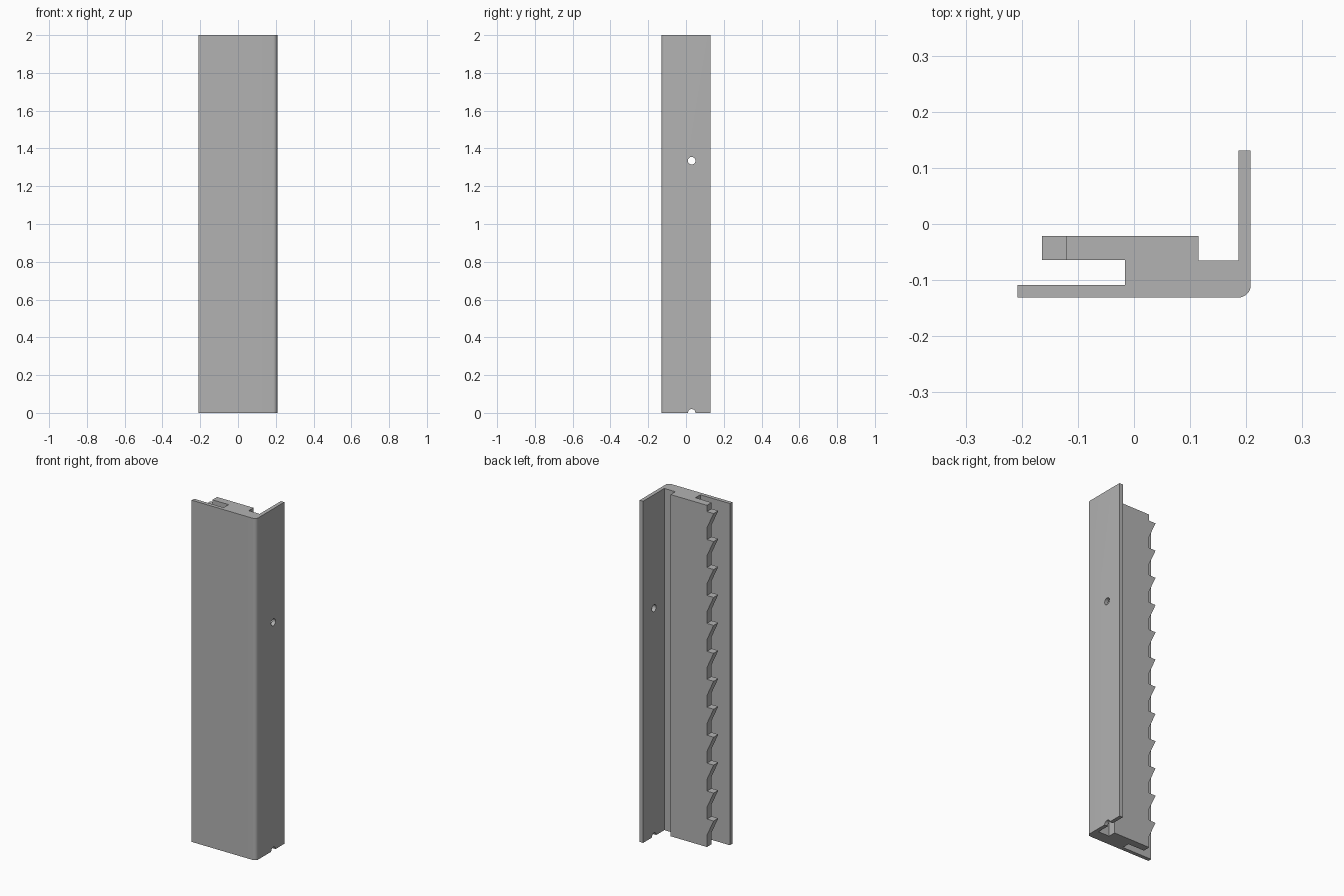
import bpy, bmesh
from math import sin, cos, pi
from mathutils import Vector

if "Cube" in bpy.data.objects:
    bpy.data.objects.remove(bpy.data.objects["Cube"], do_unlink=True)

grey = bpy.data.materials.new("plain grey")
grey.use_nodes = True
colour = (0.45, 0.45, 0.45, 1)
grey.diffuse_color = colour
grey.node_tree.nodes["Principled BSDF"].inputs["Base Color"].default_value = colour

HEIGHT = 2.0
HALF_X, HALF_Y = 0.208, 0.131
SHEET = 0.022                       # thickness of the face and flange
RACK_BACK, RACK_FRONT = -0.021, -0.064
CORE_X = -0.016                     # where the toothed strip leaves the core


def prism(name, points, offset):
    """Extrude a closed outline of 3D points along an offset."""
    bm = bmesh.new()
    face = bm.faces.new([bm.verts.new(p) for p in points])
    extruded = bmesh.ops.extrude_face_region(bm, geom=[face])["geom"]
    verts = [v for v in extruded if isinstance(v, bmesh.types.BMVert)]
    bmesh.ops.translate(bm, verts=verts, vec=Vector(offset))
    bmesh.ops.recalc_face_normals(bm, faces=bm.faces)
    mesh = bpy.data.meshes.new(name)
    bm.to_mesh(mesh)
    bm.free()
    mesh.materials.append(grey)
    obj = bpy.data.objects.new(name, mesh)
    bpy.context.collection.objects.link(obj)
    return obj


def combine(target, tool, operation):
    """Apply a boolean and discard the tool."""
    mod = target.modifiers.new("boolean", "BOOLEAN")
    mod.operation, mod.solver, mod.object = operation, "EXACT", tool
    bpy.context.view_layer.objects.active = target
    bpy.ops.object.modifier_apply(modifier=mod.name)
    bpy.data.objects.remove(tool, do_unlink=True)


# Channel: front sheet, rounded corner, side flange and thick core
corner = [(HALF_X - SHEET + SHEET * sin(a), -HALF_Y + SHEET - SHEET * cos(a))
          for a in (i * pi / 16 for i in range(9))]
outline = [(-HALF_X, -HALF_Y)] + corner + [
    (HALF_X, HALF_Y), (HALF_X - SHEET, HALF_Y),
    (HALF_X - SHEET, -0.065), (0.115, -0.065), (0.115, RACK_BACK),
    (CORE_X, RACK_BACK), (CORE_X, -HALF_Y + SHEET), (-HALF_X, -HALF_Y + SHEET)]
bracket = prism("toothed_channel", [(x, y, 0) for x, y in outline], (0, 0, HEIGHT))

# Toothed strip: flat-topped teeth sloping back to the root
ROOT, TIP, PITCH, SLOPE = -0.121, -0.164, 0.1636, 0.095
strip = [(CORE_X, 0), (ROOT, 0)]
for i in range(1, 13):
    top = i * PITCH
    strip += [(ROOT, top - SLOPE), (TIP, top), (ROOT, top)]
strip += [(ROOT, HEIGHT), (CORE_X, HEIGHT)]
rack = prism("tooth_strip", [(x, RACK_BACK, z) for x, z in strip],
             (0, RACK_FRONT - RACK_BACK, 0))
combine(bracket, rack, "UNION")

# Flange holes: one full, one half at the bottom edge
for z in (0, 1.335):
    circle = [(0.17, 0.03 + 0.02 * cos(a), z + 0.02 * sin(a))
              for a in (i * pi / 16 for i in range(32))]
    combine(bracket, prism("hole_cutter", circle, (0.06, 0, 0)), "DIFFERENCE")

bpy.ops.object.select_all(action="DESELECT")
bracket.select_set(True)
bpy.context.view_layer.objects.active = bracket
bpy.ops.object.shade_smooth_by_angle(angle=pi / 6)
